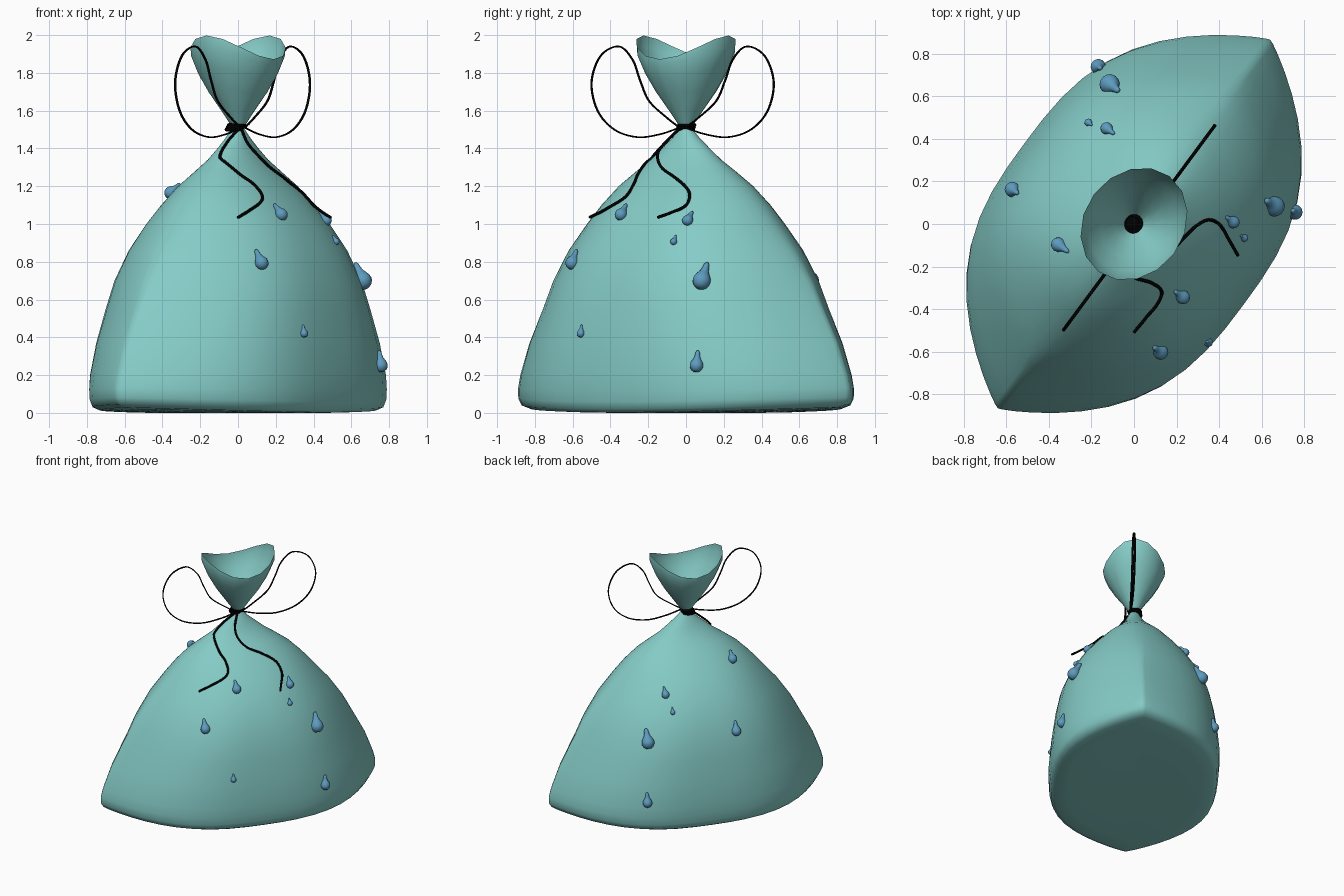
import bpy, bmesh, math
from mathutils import Matrix, Vector

if "Cube" in bpy.data.objects:
    bpy.data.objects.remove(bpy.data.objects["Cube"])

ROT = Matrix.Rotation(math.radians(53.5), 4, 'Z')   # bag's wide axis in plan


def mat(name, rgb):
    m = bpy.data.materials.new(name)
    m.diffuse_color = (*rgb, 1)
    m.use_nodes = True
    m.node_tree.nodes["Principled BSDF"].inputs["Base Color"].default_value = m.diffuse_color
    return m


TEAL = mat("teal_cloth", (0.235, 0.60, 0.57))
BLUE = mat("water_blue", (0.11, 0.33, 0.52))
BLACK = mat("black_cord", (0, 0, 0))


def add(name, bm, material, matrix=Matrix(), angle=50):
    bmesh.ops.recalc_face_normals(bm, faces=bm.faces)
    me = bpy.data.meshes.new(name)
    bm.transform(matrix)
    bm.to_mesh(me)
    bm.free()
    me.materials.append(material)
    ob = bpy.data.objects.new(name, me)
    bpy.context.collection.objects.link(ob)
    bpy.ops.object.select_all(action='DESELECT')
    ob.select_set(True)
    bpy.context.view_layer.objects.active = ob
    bpy.ops.object.shade_smooth_by_angle(angle=math.radians(angle))
    return ob


def skin(bm, rings):
    for a, b in zip(rings, rings[1:]):
        for i in range(len(a)):
            j = (i + 1) % len(a)
            bm.faces.new((a[i], a[j], b[j], b[i]))


# Bag profile: height, half width, half depth
BAG = [(0, .03, .02), (0, .5, .3), (0, .85, .5), (.003, 1.0, .59), (.02, 1.055, .62),
       (.06, 1.078, .632), (.12, 1.078, .637), (.2, 1.06, .64), (.37, .995, .625),
       (.55, .90, .60), (.7, .82, .57), (.86, .71, .51), (1.0, .59, .43), (1.1, .505, .35),
       (1.2, .405, .26), (1.28, .30, .175), (1.34, .215, .12), (1.4, .145, .082),
       (1.46, .075, .055), (1.51, .03, .03)]
RUFFLE = [(1.51, .03, .03), (1.6, .095, .085), (1.7, .17, .15),
          (1.8, .235, .20), (1.89, .28, .23), (1.935, .28, .235)]


def depth_at(s, z):
    # pillow-like section low down, rounding to an oval near the neck
    w = min(max((z - .5) / .8, .1), 1)
    s = min(abs(s), 1)
    return (1 - w) * (1 - s ** 3) + w * math.sqrt(1 - s * s)


# Sack body, with the base corners lifted a little
bm = bmesh.new()
SEG = 48
rings = []
for z, U, N in BAG:
    ring = []
    for i in range(SEG):
        t = 2 * math.pi * i / SEG
        s = math.cos(t)
        y = N * depth_at(s, z) * (1 if math.sin(t) >= 0 else -1)
        lift = .03 * (U * s / 1.08) ** 2 * max(0, 1 - z / .2)
        ring.append(bm.verts.new((U * s, y, z + lift)))
    rings.append(ring)
skin(bm, rings)
bm.faces.new(rings[0])
add("sack_body", bm, TEAL, ROT, 75)

# Open ruffle above the tie, rim higher on the wide axis
bm = bmesh.new()
rings = []
for z, U, N in RUFFLE:
    ring = []
    k = ((z - 1.51) / .425) ** 2
    for i in range(16):
        t = 2 * math.pi * i / 16
        ring.append(bm.verts.new((U * math.cos(t), N * math.sin(t),
                                  z + k * .063 * math.cos(2 * t))))
    rings.append(ring)
skin(bm, rings)
add("sack_ruffle", bm, TEAL, ROT)


def sack_depth(u, z):
    for (z0, a0, b0), (z1, a1, b1) in zip(BAG[4:], BAG[5:]):
        if z <= z1:
            f = (z - z0) / (z1 - z0)
            return (b0 + f * (b1 - b0)) * depth_at(u / (a0 + f * (a1 - a0)), z)
    return .03


def smooth_path(pts, n=8):
    # Catmull-Rom curve through the points
    p = [Vector(q) for q in pts]
    p = [2 * p[0] - p[1]] + p + [2 * p[-1] - p[-2]]
    out = []
    for a, b, c, d in zip(p, p[1:], p[2:], p[3:]):
        for i in range(n):
            t = i / n
            out.append(.5 * (2 * b + (c - a) * t + (2 * a - 5 * b + 4 * c - d) * t * t
                             + (3 * b - a - 3 * c + d) * t ** 3))
    return out + [p[-2]]


def cord(name, path, radius, matrix=Matrix()):
    cu = bpy.data.curves.new(name, 'CURVE')
    cu.dimensions = '3D'
    cu.bevel_depth = radius
    cu.bevel_resolution = 2
    cu.use_fill_caps = True
    sp = cu.splines.new('POLY')
    sp.points.add(len(path) - 1)
    for v, q in zip(sp.points, path):
        v.co = (*q, 1)
    tmp = bpy.data.objects.new(name + "_path", cu)
    bm = bmesh.new()
    me = bpy.data.meshes.new_from_object(tmp)
    bm.from_mesh(me)
    bpy.data.objects.remove(tmp)
    bpy.data.meshes.remove(me)
    add(name, bm, BLACK, matrix)


# Bow loops, flattened across the bow plane
LOOP = [(.02, 1.51), (.1, 1.56), (.22, 1.65), (.28, 1.76), (.33, 1.87), (.42, 1.94),
        (.54, 1.89), (.6, 1.75), (.56, 1.6), (.45, 1.5), (.3, 1.46), (.15, 1.475), (.02, 1.51)]
for name, side in (("bow_loop_right", 1), ("bow_loop_left", -1)):
    cord(name, smooth_path([(side * u, 0, z) for u, z in LOOP]), .0045,
         ROT @ Matrix.Translation((0, -.03, 0)) @ Matrix.Diagonal((1, 1.8, 1, 1)))

# Cord tails hanging over the front, kept just clear of the cloth
TAILS = {"cord_tail_left": [(0, -.04, 1.5), (-.06, -.11, 1.43), (-.095, -.18, 1.35),
                            (-.04, -.22, 1.27), (.06, -.26, 1.21), (.11, -.31, 1.14),
                            (.07, -.42, 1.08), (0, -.51, 1.035)],
         "cord_tail_right": [(.02, -.04, 1.5), (.05, -.11, 1.43), (.1, -.15, 1.37),
                             (.17, -.13, 1.3), (.25, -.05, 1.24), (.33, .02, 1.17),
                             (.4, 0, 1.1), (.45, -.08, 1.06), (.49, -.15, 1.035)]}
for name, pts in TAILS.items():
    path = [ROT.inverted() @ q for q in smooth_path(pts)]
    for q in path:
        q.y = min(q.y, -sack_depth(q.x, q.z) - .009)
    cord(name, path, .008, ROT)

# Tie wound round the neck
for i in range(3):
    bm = bmesh.new()
    rings = []
    for a in range(20):
        t = 2 * math.pi * a / 20
        ring = []
        for b in range(8):
            p = 2 * math.pi * b / 8
            r = .04 + .012 * math.cos(p)
            ring.append(bm.verts.new((r * math.cos(t), r * math.sin(t), .011 * math.sin(p))))
        rings.append(ring)
    skin(bm, rings + rings[:1])
    add(f"neck_tie_{i + 1}", bm, BLACK,
        Matrix.Translation((-.013 + .006 * (i - 1), .004 * (i - 1), 1.512 + .012 * (i - 1))))

# Knot closing the neck
bm = bmesh.new()
bmesh.ops.create_uvsphere(bm, u_segments=16, v_segments=8, radius=.042)
add("neck_knot", bm, BLACK, Matrix.Translation((-.008, 0, 1.515)) @ Matrix.Diagonal((1, 1, .5, 1)))

# Water drops: position along the width, height, radius, side (-1 front, 1 back)
PAIRED = [(.46, .71, .048), (.495, .265, .036), (.285, 1.03, .029), (.256, .92, .018)]
DROPS = [(u, z, r, s) for u, z, r in PAIRED for s in (-1, 1)]
DROPS += [(-.14, 1.06, .033, -1), (-.41, .805, .036, -1), (-.24, .435, .021, -1),
          (-.29, 1.175, .034, 1), (-.21, .74, .036, 1)]
# teardrop profile: radius, height, in units of the bulb radius
TEAR = [(.4, -.92), (.75, -.66), (.96, -.28), (1, 0), (.92, .4), (.7, .78),
        (.48, 1.15), (.36, 1.6), (.3, 2.0), (.14, 2.25)]
for k, (u, z, r, side) in enumerate(DROPS):
    z -= .016
    foot = Vector((u, side * sack_depth(u, z), z))
    tip = Vector((u, side * sack_depth(u, z + .08), z + .08))
    up = (tip - foot).normalized()
    out = Vector((1, 0, 0)).cross(up)
    if out.y * side < 0:
        out = -out
    bm = bmesh.new()
    rings = [[bm.verts.new((r * q * math.cos(a * math.pi / 7), r * q * math.sin(a * math.pi / 7), r * h))
              for a in range(14)] for q, h in TEAR]
    skin(bm, rings)
    bm.faces.new(rings[0])
    bm.faces.new(rings[-1])
    turn = up.to_track_quat('Z', 'Y').to_matrix().to_4x4()
    add(f"water_drop_{k + 1}", bm, BLUE,
        ROT @ Matrix.Translation(foot + out * r * .25) @ turn, 70)
